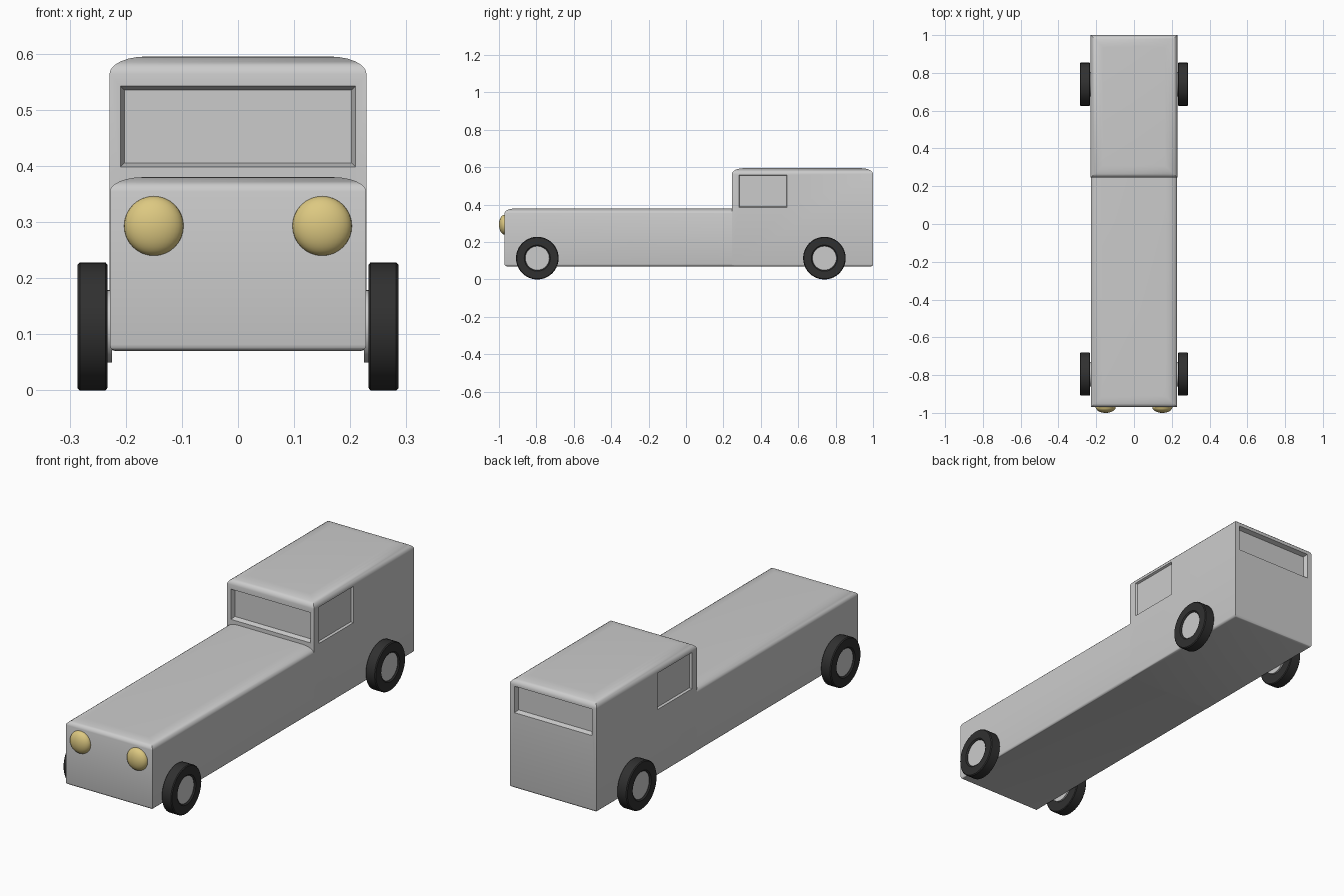
import bpy, bmesh, math
from mathutils import Vector, Matrix

if "Cube" in bpy.data.objects:
    bpy.data.objects.remove(bpy.data.objects["Cube"])


def material(name, rgb):
    m = bpy.data.materials.new(name)
    m.diffuse_color = (*rgb, 1)
    m.use_nodes = True
    m.node_tree.nodes["Principled BSDF"].inputs["Base Color"].default_value = m.diffuse_color
    return m


rubber = material("rubber", (0.03, 0.03, 0.03))
lamp_yellow = material("lamp_yellow", (0.72, 0.58, 0.22))


def finish(bm, name, mat=None):
    bmesh.ops.recalc_face_normals(bm, faces=bm.faces)
    me = bpy.data.meshes.new(name)
    bm.to_mesh(me)
    bm.free()
    ob = bpy.data.objects.new(name, me)
    bpy.context.collection.objects.link(ob)
    if mat:
        me.materials.append(mat)
    return ob


def smooth(ob, angle=35):
    bpy.ops.object.select_all(action='DESELECT')
    bpy.context.view_layer.objects.active = ob
    ob.select_set(True)
    bpy.ops.object.shade_smooth_by_angle(angle=math.radians(angle))


def rounded_box(name, half_w, y0, y1, z0, z1, run, drop):
    """Box whose top edges curve down by drop over a horizontal run."""
    k = drop / run
    bm = bmesh.new()
    bmesh.ops.create_cube(bm, size=1)
    for v in bm.verts:
        v.co = Vector((v.co.x * 2 * half_w, y0 if v.co.y < 0 else y1,
                       (z0 if v.co.z < 0 else z1) / k))
    top = [e for e in bm.edges if all(v.co.z > (z1 - 0.001) / k for v in e.verts)]
    bmesh.ops.bevel(bm, geom=top, offset=run, segments=6, profile=0.5, affect='EDGES')
    for v in bm.verts:
        v.co.z *= k
    low = [e for e in bm.edges if all(v.co.z < z0 + 0.001 for v in e.verts)]
    bmesh.ops.bevel(bm, geom=low, offset=0.011, segments=3, profile=0.5, affect='EDGES')
    return finish(bm, name)


def combine(ob, other, operation):
    mod = ob.modifiers.new("combine", 'BOOLEAN')
    mod.operation = operation
    mod.solver = 'EXACT'
    mod.object = other
    bpy.context.view_layer.objects.active = ob
    bpy.ops.object.modifier_apply(modifier=mod.name)
    bpy.data.objects.remove(other)


def recess(ob, centre, out, w, h, depth, flare):
    """Sink a tapered window pocket into the wall facing along out."""
    out, up = Vector(out), Vector((0, 0, 1))
    side = up.cross(out)
    bm = bmesh.new()
    bmesh.ops.create_cube(bm, size=2)
    for v in bm.verts:
        x, y, z = v.co
        g = flare * 2 if z > 0 else 0
        v.co = (Vector(centre) + side * x * (w / 2 + g) + up * y * (h / 2 + g)
                + out * z * depth)
    combine(ob, finish(bm, "window_cutter"), 'DIFFERENCE')


# Body: cabin joined with the long bonnet
body = rounded_box("body", 0.229, 0.245, 1.0, 0.07, 0.595, 0.065, 0.031)
hood = rounded_box("hood", 0.2285, -0.97, 0.36, 0.0705, 0.38, 0.06, 0.026)
combine(body, hood, 'UNION')

# Windscreen, rear window and side windows
recess(body, (0, 0.245, 0.470), (0, -1, 0), 0.405, 0.130, 0.022, 0.007)
recess(body, (0, 1.0, 0.493), (0, 1, 0), 0.395, 0.112, 0.022, 0.007)
for s in (-1, 1):
    recess(body, (s * 0.229, 0.412, 0.472), (s, 0, 0), 0.250, 0.165, 0.010, 0.004)
smooth(body)

# Headlights
for s, side in ((-1, "left"), (1, "right")):
    bm = bmesh.new()
    bmesh.ops.create_uvsphere(bm, u_segments=32, v_segments=16, radius=0.053)
    bmesh.ops.scale(bm, vec=(1, 0.566, 1), verts=bm.verts)
    bmesh.ops.translate(bm, vec=(s * 0.15, -0.97, 0.293), verts=bm.verts)
    smooth(finish(bm, side + "_headlight", lamp_yellow), 60)


def ring(name, profile, y, z, sign, mat=None):
    """Revolve a (x, radius) profile around the axle line."""
    bm = bmesh.new()
    vs = [bm.verts.new((x, 0, r)) for x, r in profile]
    es = [bm.edges.new((vs[i], vs[(i + 1) % len(vs)])) for i in range(len(vs))]
    bmesh.ops.spin(bm, geom=vs + es, cent=(0, 0, 0), axis=(1, 0, 0),
                   angle=math.tau, steps=40, use_merge=True)
    bmesh.ops.remove_doubles(bm, verts=bm.verts, dist=1e-5)
    for v in bm.verts:
        v.co = Vector((v.co.x * sign, v.co.y + y, v.co.z + z))
    smooth(finish(bm, name, mat))


# Wheels
tyre = [(0.233, 0.064), (0.233, 0.110), (0.236, 0.114), (0.282, 0.114),
        (0.286, 0.110), (0.286, 0.070), (0.281, 0.064)]
for s, side in ((-1, "left"), (1, "right")):
    for y, end in ((-0.795, "front"), (0.74, "rear")):
        ring(f"{end}_{side}_tyre", tyre, y, 0.114, s, rubber)
        bm = bmesh.new()
        bmesh.ops.create_cone(bm, cap_ends=True, segments=40, radius1=0.0645,
                              radius2=0.0645, depth=0.054)
        bmesh.ops.transform(bm, matrix=Matrix.Translation((s * 0.252, y, 0.114))
                            @ Matrix.Rotation(math.pi / 2, 4, 'Y'), verts=bm.verts)
        smooth(finish(bm, f"{end}_{side}_hub"))
